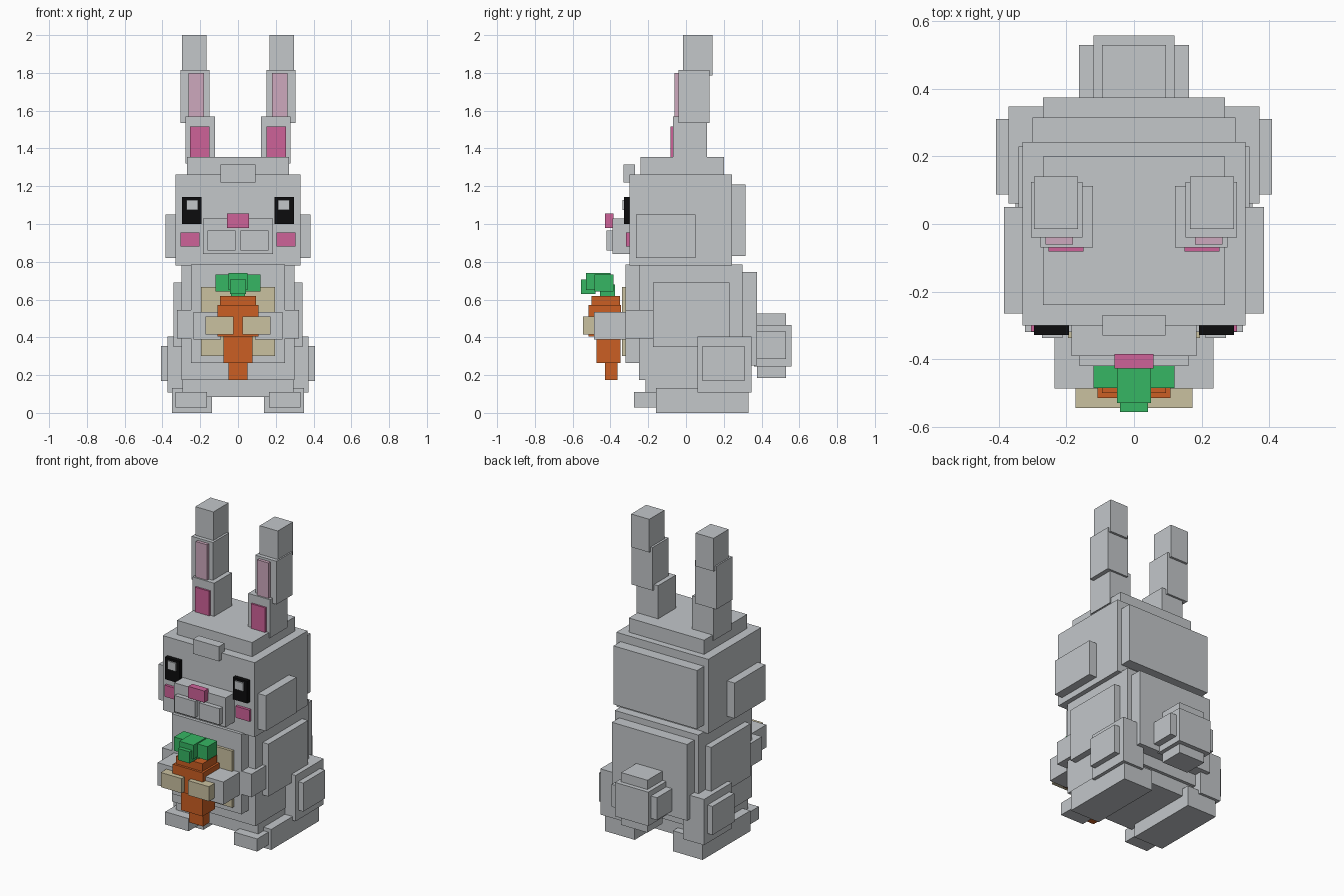
import bpy

cube = bpy.data.objects.get("Cube")
if cube:
    bpy.data.objects.remove(cube, do_unlink=True)


def material(name, rgb):
    """Flat material from 0-255 display values."""
    lin = [(c / 255 / 12.92) if c / 255 <= 0.04045 else ((c / 255 + 0.055) / 1.055) ** 2.4 for c in rgb]
    m = bpy.data.materials.new(name)
    m.use_nodes = True
    m.diffuse_color = (*lin, 1)
    m.node_tree.nodes["Principled BSDF"].inputs["Base Color"].default_value = (*lin, 1)
    return m


FUR = material("grey fur", (195, 199, 202))
PINK = material("pink", (206, 98, 153))
PALE = material("pale pink", (205, 169, 189))
TAN = material("tan", (202, 193, 160))
ORANGE = material("carrot orange", (203, 95, 35))
GREEN = material("leaf green", (54, 182, 99))
BLACK = material("eye black", (12, 12, 13))


def box(name, x, y, z, mat=FUR):
    """Box spanning the given (min, max) ranges."""
    bpy.ops.mesh.primitive_cube_add(size=1, location=[(a + b) / 2 for a, b in (x, y, z)])
    ob = bpy.context.object
    ob.name = name
    ob.data.name = name
    ob.scale = [b - a for a, b in (x, y, z)]
    bpy.ops.object.transform_apply(location=False, rotation=False, scale=True)
    ob.data.materials.append(mat)
    return ob


def mid(name, half, y, z, mat=FUR):
    """Box centred on x = 0."""
    box(name, (-half, half), y, z, mat)


def pair(name, x, y, z, mat=FUR):
    """Box on the left side and its mirror on the right."""
    box("left_" + name, x, y, z, mat)
    box("right_" + name, (-x[1], -x[0]), y, z, mat)


# Head
mid("head", 0.33, (-0.30, 0.243), (0.78, 1.263))
mid("head_crown", 0.27, (-0.24, 0.20), (1.25, 1.355))
mid("head_back", 0.30, (0.23, 0.315), (0.83, 1.21))
mid("forehead_tuft", 0.093, (-0.33, -0.27), (1.22, 1.315))
pair("cheek", (0.32, 0.385), (-0.265, 0.05), (0.82, 1.05))

# Face
mid("muzzle", 0.185, (-0.39, -0.29), (0.84, 1.03))
pair("muzzle_pad", (0.013, 0.162), (-0.42, -0.38), (0.86, 0.965))
mid("nose", 0.058, (-0.428, -0.385), (0.98, 1.055), PINK)
pair("eye", (0.192, 0.296), (-0.328, -0.29), (1.0, 1.143), BLACK)
pair("eye_glint", (0.212, 0.272), (-0.337, -0.328), (1.075, 1.128))
pair("blush", (0.205, 0.305), (-0.318, -0.29), (0.88, 0.955), PINK)

# Ears
pair("ear_lower", (0.122, 0.277), (-0.07, 0.112), (1.32, 1.57))
pair("ear_middle", (0.152, 0.305), (-0.04, 0.125), (1.535, 1.815))
pair("ear_tip", (0.166, 0.296), (-0.015, 0.14), (1.785, 2.0))
pair("inner_ear_lower", (0.15, 0.253), (-0.082, -0.06), (1.335, 1.515), PINK)
pair("inner_ear_upper", (0.18, 0.262), (-0.06, -0.03), (1.55, 1.80), PALE)

# Body
mid("body", 0.30, (-0.25, 0.30), (0.175, 0.785))
mid("chest", 0.25, (-0.32, -0.24), (0.265, 0.785))
mid("belly_patch", 0.195, (-0.338, -0.31), (0.30, 0.667), TAN)
mid("back", 0.27, (0.29, 0.375), (0.25, 0.745))
mid("body_base", 0.295, (-0.215, 0.28), (0.085, 0.185))
pair("flank", (0.29, 0.342), (-0.175, 0.23), (0.35, 0.69))

# Legs and feet
pair("thigh", (0.22, 0.372), (0.06, 0.347), (0.108, 0.405))
pair("thigh_pad", (0.36, 0.408), (0.087, 0.31), (0.17, 0.355))
pair("foot", (0.137, 0.35), (-0.16, 0.33), (0.0, 0.133))
pair("toe", (0.163, 0.33), (-0.275, -0.15), (0.028, 0.11))

# Arms
pair("upper_arm", (0.185, 0.322), (-0.32, -0.16), (0.395, 0.545))
pair("forearm", (0.09, 0.236), (-0.487, -0.30), (0.388, 0.535))
pair("paw", (0.023, 0.173), (-0.545, -0.475), (0.415, 0.51), TAN)

# Tail
mid("tail", 0.12, (0.36, 0.558), (0.245, 0.465))
mid("tail_cap_tall", 0.094, (0.375, 0.53), (0.185, 0.525))
mid("tail_cap_wide", 0.163, (0.375, 0.53), (0.285, 0.43))

# Carrot
mid("carrot_top", 0.094, (-0.50, -0.35), (0.56, 0.62), ORANGE)
mid("carrot_shoulder", 0.108, (-0.515, -0.343), (0.405, 0.57), ORANGE)
mid("carrot_middle", 0.078, (-0.475, -0.348), (0.265, 0.41), ORANGE)
mid("carrot_tip", 0.05, (-0.43, -0.363), (0.175, 0.27), ORANGE)

# Carrot leaves
mid("leaf_stem", 0.038, (-0.455, -0.377), (0.61, 0.68), GREEN)
mid("leaf_middle", 0.05, (-0.53, -0.40), (0.65, 0.74), GREEN)
mid("leaf_front", 0.042, (-0.556, -0.48), (0.63, 0.705), GREEN)
pair("leaf_side", (0.04, 0.12), (-0.485, -0.385), (0.643, 0.732), GREEN)
